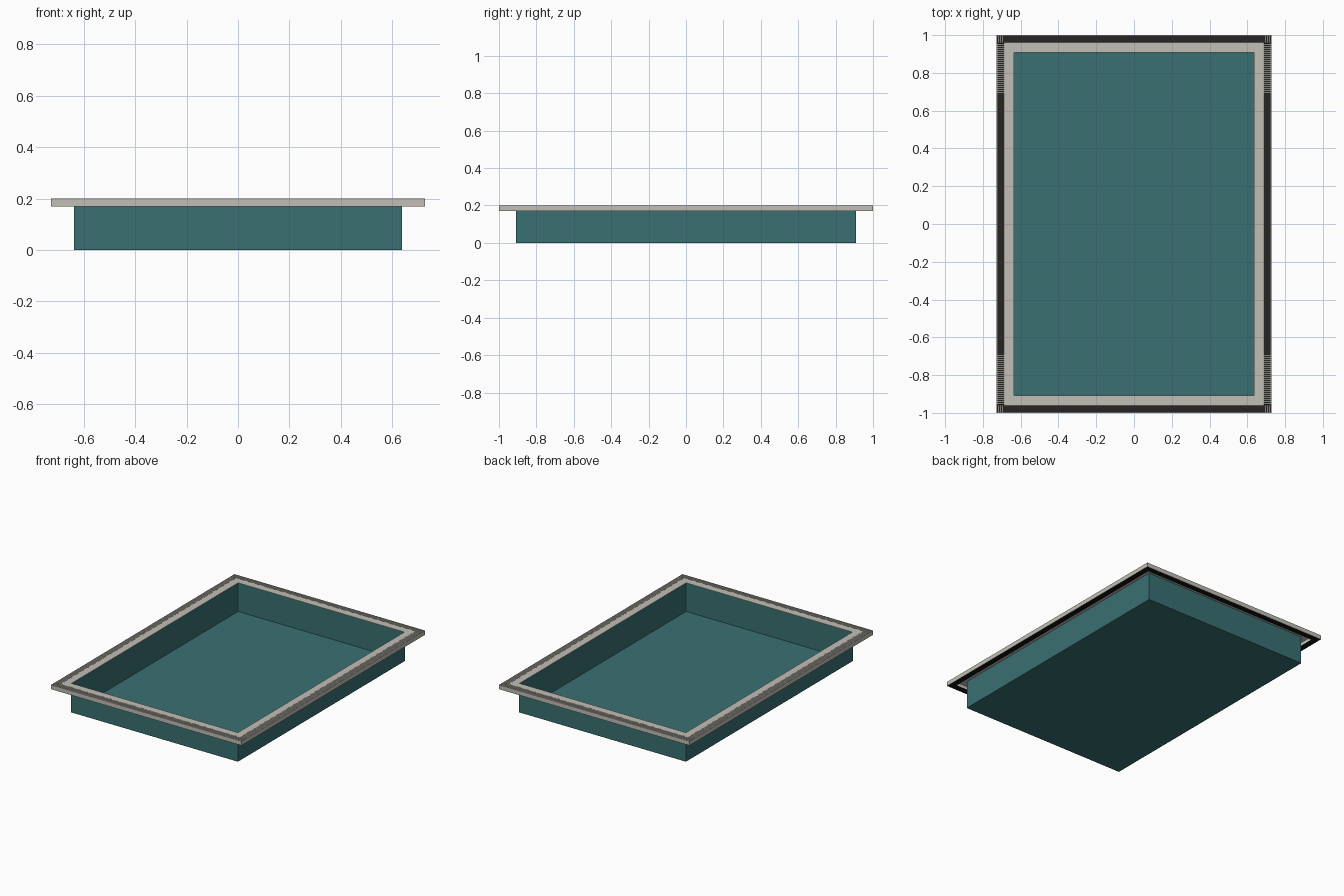
import bpy, bmesh

if "Cube" in bpy.data.objects:
    bpy.data.objects.remove(bpy.data.objects["Cube"])

# Main half-sizes: outer rim, inner edge of the drain, basin wall
OX, OY = 0.727, 1.0
DX, DY = 0.685, 0.958
BX, BY = 0.637, 0.91
TOP, LIP = 0.20, 0.17


def material(name, rgb):
    m = bpy.data.materials.new(name)
    m.diffuse_color = (*rgb, 1.0)
    m.use_nodes = True
    m.node_tree.nodes["Principled BSDF"].inputs["Base Color"].default_value = m.diffuse_color
    return m


teal = material("teal_lining", (0.041, 0.160, 0.166))
stone = material("pale_stone", (0.545, 0.520, 0.475))
black = material("drain_black", (0.006, 0.006, 0.006))


def add_box(bm, x0, x1, y0, y1, z0, z1):
    vs = bmesh.ops.create_cube(bm, size=1.0)["verts"]
    for v in vs:
        v.co.x = x0 if v.co.x < 0 else x1
        v.co.y = y0 if v.co.y < 0 else y1
        v.co.z = z0 if v.co.z < 0 else z1


def finish(name, bm, mat):
    me = bpy.data.meshes.new(name)
    bm.to_mesh(me)
    bm.free()
    me.materials.append(mat)
    ob = bpy.data.objects.new(name, me)
    bpy.context.collection.objects.link(ob)
    return ob


def ring(name, ax, ay, bx, by, z0, z1, mat):
    """Rectangular frame from outer half-size a to inner half-size b."""
    bm = bmesh.new()
    loops = [[bm.verts.new((sx * x, sy * y, z))
              for sx, sy in ((-1, -1), (1, -1), (1, 1), (-1, 1))]
             for x, y, z in ((ax, ay, z0), (ax, ay, z1), (bx, by, z1), (bx, by, z0))]
    for k in range(4):
        a, b = loops[k], loops[(k + 1) % 4]
        for i in range(4):
            j = (i + 1) % 4
            bm.faces.new((a[i], a[j], b[j], b[i]))
    bmesh.ops.recalc_face_normals(bm, faces=bm.faces)
    return finish(name, bm, mat)


# Basin: open thin-walled box
T = 0.002
ring("basin_walls", BX, BY, BX - T, BY - T, 0.0, TOP - 0.002, teal)
bm = bmesh.new()
add_box(bm, -BX + T, BX - T, -BY + T, BY - T, 0.0, T)
finish("basin_floor", bm, teal)

# Thin coping between the basin and the drain
ring("inner_coping", DX, DY, BX - T, BY - T, TOP - 0.005, TOP, stone)

# Drain channel: black base, pale inner side and pale outer lip
ring("channel_base", OX - 0.002, OY - 0.002, DX, DY, LIP, LIP + 0.003, black)
ring("channel_inner_side", DX + 0.003, DY + 0.003, DX, DY, LIP + 0.003, TOP - 0.001, stone)
ring("outer_lip", OX, OY, OX - 0.004, OY - 0.004, LIP, TOP, stone)

# Grate: fine cross bars over the channel on all four sides
PITCH, BAR = 0.0106, 0.0064
bm = bmesh.new()


def bar_centres(half):
    n = int(2 * half / PITCH)
    return [(i - (n - 1) / 2) * PITCH for i in range(n)]


for s in (-1, 1):
    for x in bar_centres(OX - 0.004):
        y0, y1 = sorted((s * DY, s * (OY - 0.003)))
        add_box(bm, x - BAR / 2, x + BAR / 2, y0, y1, TOP - 0.012, TOP + 0.0005)
    for y in bar_centres(DY):
        x0, x1 = sorted((s * DX, s * (OX - 0.003)))
        add_box(bm, x0, x1, y - BAR / 2, y + BAR / 2, TOP - 0.012, TOP + 0.0005)
finish("drain_grate", bm, stone)
